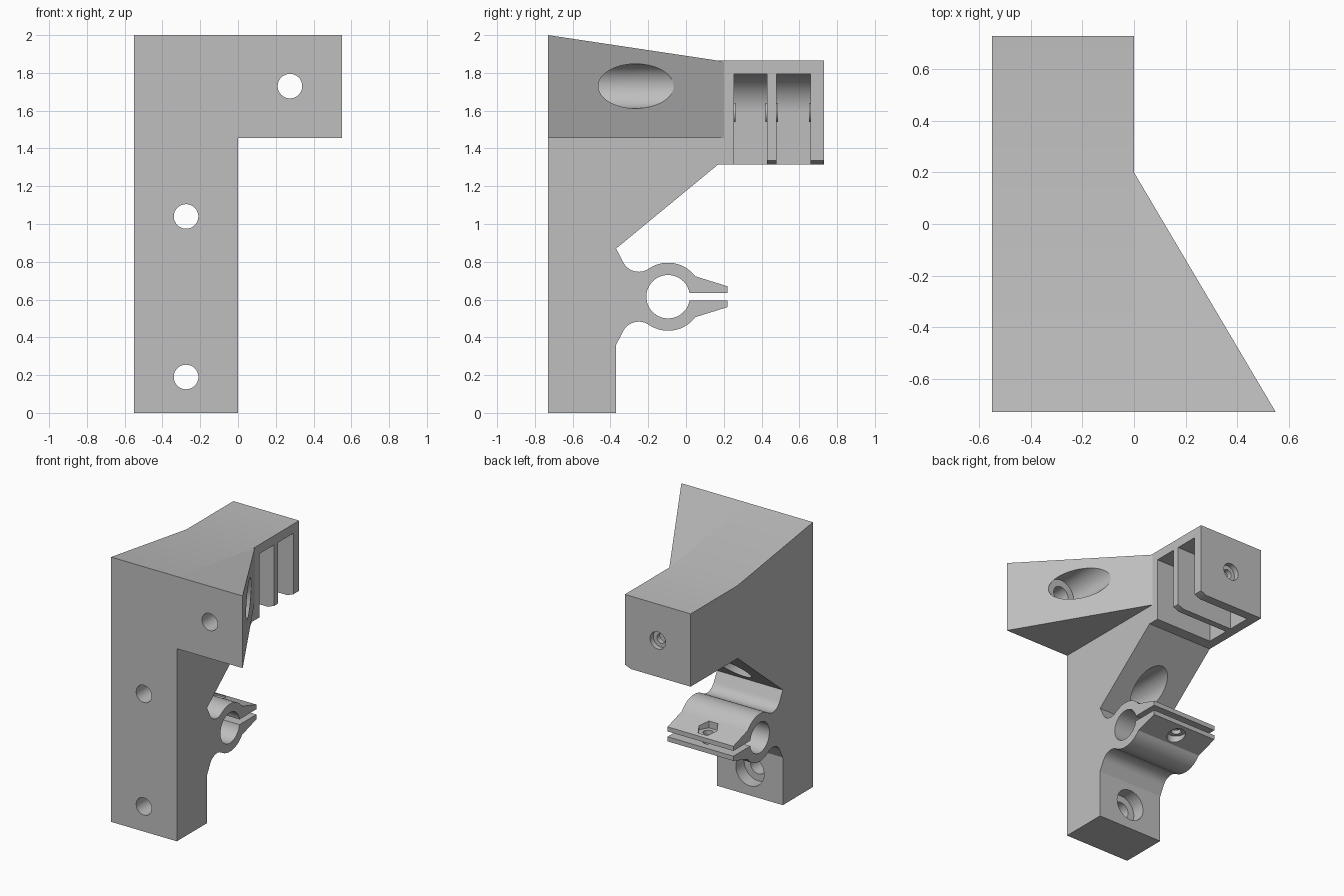
import bpy, bmesh, math
from mathutils import Vector

if "Cube" in bpy.data.objects:
    bpy.data.objects.remove(bpy.data.objects["Cube"], do_unlink=True)

grey = bpy.data.materials.new("light_grey_plastic")
grey.use_nodes = True
grey.diffuse_color = (0.52, 0.52, 0.52, 1)
grey.node_tree.nodes["Principled BSDF"].inputs["Base Color"].default_value = (0.52, 0.52, 0.52, 1)


def arc(cx, cy, r, start, end, steps):
    """Points on an arc, angles in degrees."""
    angles = [math.radians(start + (end - start) * i / steps) for i in range(steps + 1)]
    return [(cx + r * math.cos(a), cy + r * math.sin(a)) for a in angles]


def circle(cx, cy, r, sides=48):
    return arc(cx, cy, r, 0, 360, sides)[:-1]


def prism(name, outline, axis, low, high):
    """Extrude a 2D outline along an axis from low to high."""
    place = {"X": lambda p, t: (t, p[0], p[1]),
             "Y": lambda p, t: (p[0], t, p[1]),
             "Z": lambda p, t: (p[0], p[1], t)}[axis]
    bm = bmesh.new()
    face = bm.faces.new([bm.verts.new(place(p, low)) for p in outline])
    grown = bmesh.ops.extrude_face_region(bm, geom=[face])["geom"]
    offset = Vector(place((0, 0), high - low))
    bmesh.ops.translate(bm, verts=[v for v in grown if isinstance(v, bmesh.types.BMVert)], vec=offset)
    bmesh.ops.recalc_face_normals(bm, faces=bm.faces)
    mesh = bpy.data.meshes.new(name)
    bm.to_mesh(mesh)
    bm.free()
    mesh.materials.append(grey)
    obj = bpy.data.objects.new(name, mesh)
    bpy.context.collection.objects.link(obj)
    return obj


def combine(target, tool, operation="DIFFERENCE"):
    """Apply a boolean and discard the tool."""
    tool.hide_render = True
    mod = target.modifiers.new("boolean", "BOOLEAN")
    mod.operation, mod.solver, mod.object = operation, "EXACT", tool
    bpy.context.view_layer.objects.active = target
    bpy.ops.object.modifier_apply(modifier=mod.name)
    bpy.data.objects.remove(tool, do_unlink=True)


# Side profile of the bracket, with the split rod clamp on its back
MID = 0.615
ROD_Y = -0.095
clamp = [(-0.37, 0.87)]
clamp += arc(-0.25, 0.84, 0.093, 205, 304.6, 12)
clamp += arc(ROD_Y, MID, 0.18, 124.6, 37, 14)[1:]
clamp += [(0.22, 0.67), (0.22, 0.635)]
clamp += arc(ROD_Y, MID, 0.115, 10, 180, 24)
lower_clamp = [(y, 2 * MID - z) for y, z in reversed(clamp[:-1])]
profile = [(-0.73, 2.0), (0.17, 1.865), (0.73, 1.865), (0.73, 1.315), (0.17, 1.315)]
profile += clamp + lower_clamp + [(-0.37, 0), (-0.73, 0)]
bracket = prism("bracket", profile, "X", -0.55, 0)

# Tapered side wing under the sloping top
wing = prism("side_wing", [(0, -0.73), (0.55, -0.73), (0, 0.2)], "Z", 1.455, 2.0)
for v in wing.data.vertices:
    if v.co.z > 1.9:
        v.co.z = 2.0 - 0.15 * (v.co.y + 0.73)
combine(bracket, wing, "UNION")

# Bearing slots, open at the side and below, with a rounded inner corner
AX, AZ, R = -0.275, 1.59, 0.205
slot = [(0.1, 1.2), (0.1, AZ + R)] + arc(AX, AZ, R, 90, 180, 16) + [(AX - R, 1.2)]
for low, high in ((0.255, 0.43), (0.48, 0.66)):
    combine(bracket, prism("slot_cutter", slot, "Y", low, high))
    for a, b in ((low - 0.01, low + 0.008), (high - 0.008, high + 0.01)):
        combine(bracket, prism("axle_boss", circle(AX, AZ, 0.05, 32), "Y", a, b), "UNION")

# Chamfer on the lower tips of the slot walls
tip = [(0.05, 1.355), (-0.05, 1.315), (-0.05, 1.25), (0.05, 1.25)]
combine(bracket, prism("chamfer_cutter", tip, "Y", 0.3, 0.8))

# Axle hole with a recess on the back
combine(bracket, prism("axle_hole", circle(AX, AZ, 0.035, 32), "Y", 0.15, 0.8))
combine(bracket, prism("axle_recess", circle(AX, AZ, 0.065, 32), "Y", 0.69, 0.8))

# Mounting holes from the front, counterbored from the back
for x, z in ((-0.275, 0.19), (-0.275, 1.04), (0.275, 1.73)):
    combine(bracket, prism("screw_hole", circle(x, z, 0.065), "Y", -0.8, 0.3))
    combine(bracket, prism("screw_recess", circle(x, z, 0.118), "Y", -0.47, 0.22))

# Clamp screw: through hole, hexagonal nut pocket above, round recess below
EAR_Y = 0.13
combine(bracket, prism("clamp_hole", circle(AX, EAR_Y, 0.035, 32), "Z", 0.5, 0.75))
combine(bracket, prism("nut_pocket", circle(AX, EAR_Y, 0.075, 6), "Z", 0.667, 0.8))
combine(bracket, prism("head_recess", circle(AX, EAR_Y, 0.065, 32), "Z", 0.4, 0.563))

# One colour, crisp edges, smooth curves
bracket.data.materials.clear()
bracket.data.materials.append(grey)
bpy.ops.object.select_all(action="DESELECT")
bracket.select_set(True)
bpy.context.view_layer.objects.active = bracket
bpy.ops.object.shade_smooth_by_angle(angle=math.radians(25))
